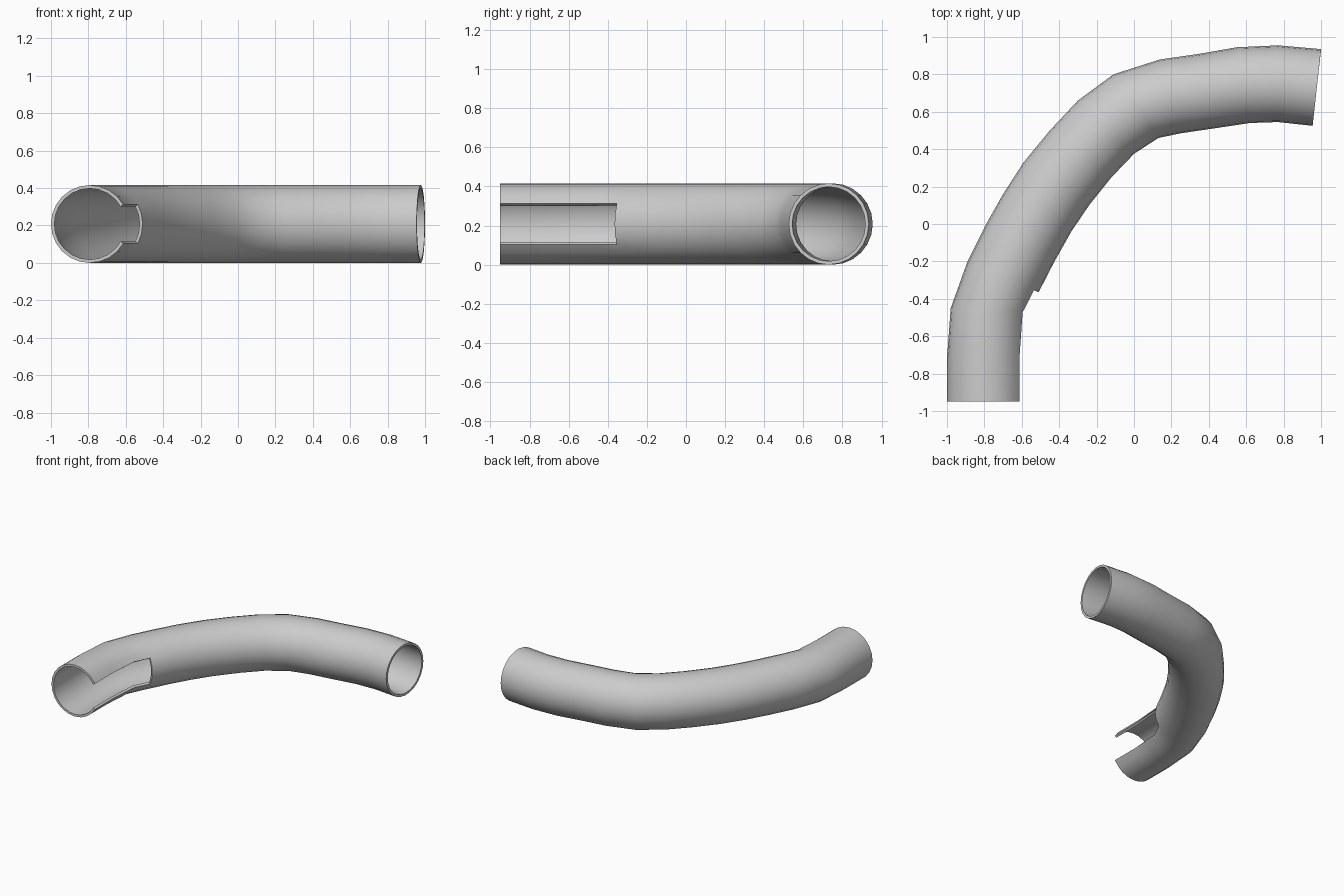
import bpy, math
from mathutils import Vector

if "Cube" in bpy.data.objects:
    bpy.data.objects.remove(bpy.data.objects["Cube"])

RADIUS, WALL, SIDES = 0.208, 0.018, 24
SLOT_RINGS = 3               # slot runs over the first three path segments
SLOT_SIDES = range(10, 14)   # faces on the inside of the bend

# outer and inner edge of the bend, seen from above, at each ring
PATH = [
    ((-1.00, -0.95), (-0.585, -0.95)), ((-1.00, -0.72), (-0.585, -0.72)),
    ((-0.98, -0.45), (-0.568, -0.475)), ((-0.89, -0.20), (-0.51, -0.365)),
    ((-0.79, 0.00), (-0.425, -0.20)), ((-0.70, 0.16), (-0.335, -0.04)),
    ((-0.59, 0.33), (-0.24, 0.10)), ((-0.45, 0.50), (-0.12, 0.25)),
    ((-0.30, 0.66), (0.00, 0.375)), ((-0.11, 0.80), (0.13, 0.46)),
    ((0.14, 0.88), (0.25, 0.485)), ((0.35, 0.91), (0.42, 0.51)),
    ((0.55, 0.945), (0.62, 0.54)), ((0.77, 0.955), (0.77, 0.545)),
    ((1.00, 0.935), (0.955, 0.525)),
]

# bent tube skin, leaving out the slot faces
verts, faces = [], []
for outer, inner in PATH:
    o, i = Vector((*outer, RADIUS)), Vector((*inner, RADIUS))
    centre, half = (o + i) / 2, (o - i) / 2
    for k in range(SIDES):
        a = 2 * math.pi * k / SIDES
        verts.append(centre + half * math.cos(a) + Vector((0, 0, RADIUS * math.sin(a))))
for r in range(len(PATH) - 1):
    for k in range(SIDES):
        if r < SLOT_RINGS and k in SLOT_SIDES:
            continue
        n = (k + 1) % SIDES
        a, b = r * SIDES, (r + 1) * SIDES
        faces.append((a + k, a + n, b + n, b + k))

mesh = bpy.data.meshes.new("bent_pipe")
mesh.from_pydata(verts, [], faces)
mesh.validate()
# drop the unused points inside the slot
import bmesh
bm = bmesh.new()
bm.from_mesh(mesh)
bmesh.ops.delete(bm, geom=[v for v in bm.verts if not v.link_faces], context='VERTS')
bm.to_mesh(mesh)
bm.free()

pipe = bpy.data.objects.new("bent_pipe", mesh)
bpy.context.collection.objects.link(pipe)
bpy.context.view_layer.objects.active = pipe
pipe.select_set(True)

# wall thickness, inwards
wall = pipe.modifiers.new("wall", 'SOLIDIFY')
wall.thickness = WALL
wall.offset = -1
bpy.ops.object.modifier_apply(modifier=wall.name)
bpy.ops.object.shade_smooth_by_angle(angle=math.radians(35))
